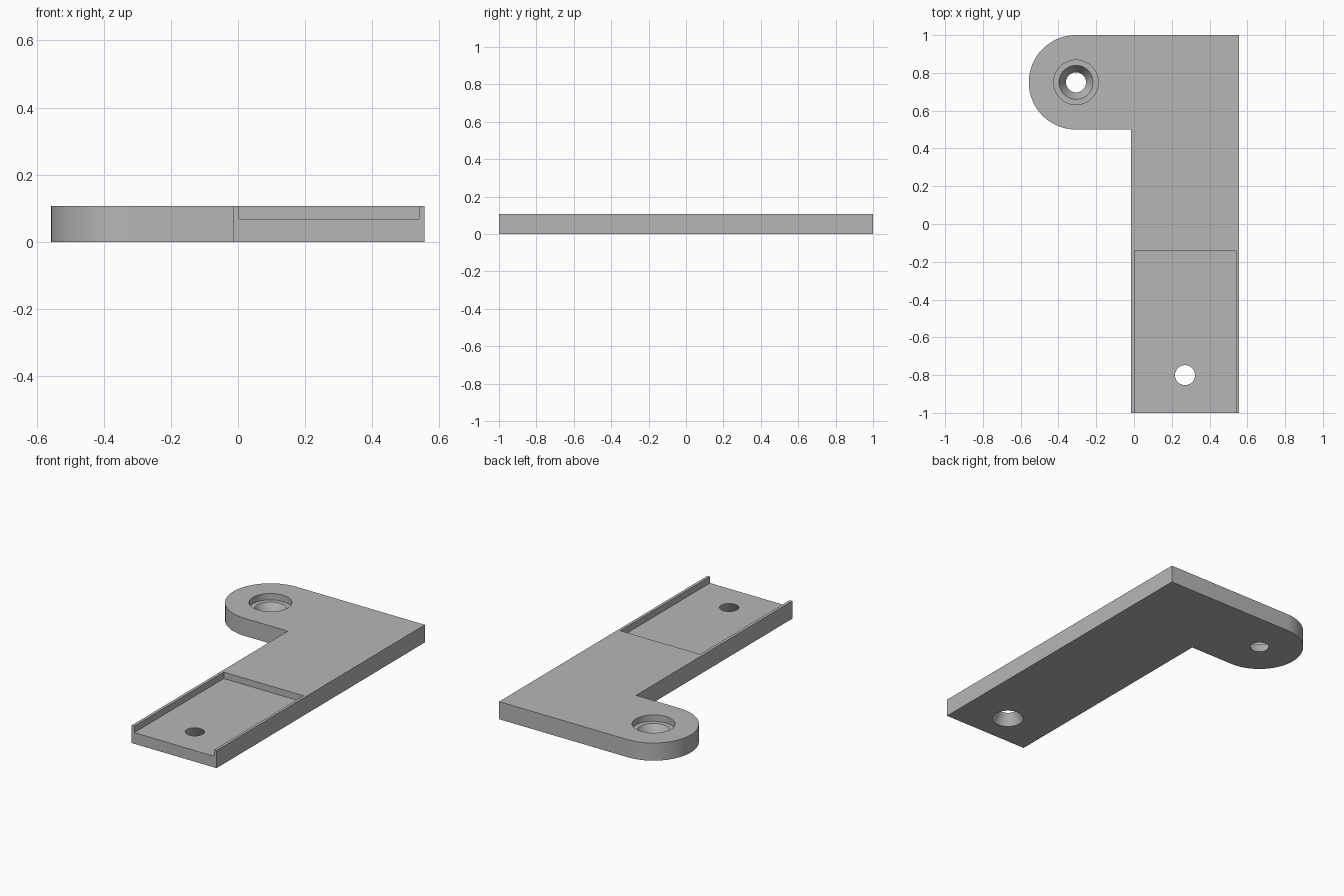
import bpy, bmesh, math
from math import pi, cos, sin

cube = bpy.data.objects.get("Cube")
if cube:
    bpy.data.objects.remove(cube, do_unlink=True)

TOP, FLOOR = 0.107, 0.068        # plate thickness, level of the sunken floors
LEFT, RIGHT, INNER = 0.556, -0.557, -0.015
LUG = (-0.307, 0.75)
LUG_RADIUS = 0.25
ARM_HOLE = (0.27, -0.8)
BORE, SINK, COUNTERBORE = 0.053, 0.09, 0.118
GAP = 0.02                       # cutter overshoot

grey = bpy.data.materials.new("plain grey")
grey.use_nodes = True
colour = (0.47, 0.47, 0.47, 1)
grey.diffuse_color = colour
grey.node_tree.nodes["Principled BSDF"].inputs["Base Color"].default_value = colour


def add_object(name, bm):
    bmesh.ops.recalc_face_normals(bm, faces=bm.faces)
    mesh = bpy.data.meshes.new(name)
    bm.to_mesh(mesh)
    bm.free()
    mesh.materials.append(grey)
    obj = bpy.data.objects.new(name, mesh)
    bpy.context.collection.objects.link(obj)
    return obj


def extrude_outline(name, outline, z0, z1):
    bm = bmesh.new()
    face = bm.faces.new([bm.verts.new((x, y, z0)) for x, y in outline])
    new = bmesh.ops.extrude_face_region(bm, geom=[face])["geom"]
    bmesh.ops.translate(bm, vec=(0, 0, z1 - z0),
                        verts=[v for v in new if isinstance(v, bmesh.types.BMVert)])
    return add_object(name, bm)


def turned(name, centre, profile, sides=64):
    """Closed solid of revolution from (radius, z) pairs."""
    bm = bmesh.new()
    rings = [[bm.verts.new((centre[0] + r * cos(2 * pi * i / sides),
                            centre[1] + r * sin(2 * pi * i / sides), z))
              for i in range(sides)] for r, z in profile]
    for low, high in zip(rings, rings[1:]):
        for i in range(sides):
            j = (i + 1) % sides
            bm.faces.new((low[i], low[j], high[j], high[i]))
    bm.faces.new(rings[0])
    bm.faces.new(rings[-1])
    return add_object(name, bm)


# L-shaped plate with a rounded lug
arc = [(LUG[0] + LUG_RADIUS * cos(a), LUG[1] + LUG_RADIUS * sin(a))
       for a in (pi / 2 + pi * i / 48 for i in range(49))]
outline = arc + [(INNER, 0.5), (INNER, -1), (LEFT, -1), (LEFT, 1)]
plate = extrude_outline("bracket_plate", outline, 0, TOP)

# Sunken tray, open at the front
tray = extrude_outline("tray_cutter", [(0.003, -1 - GAP), (0.539, -1 - GAP),
                                       (0.539, -0.14), (0.003, -0.14)],
                       FLOOR, TOP + GAP)

# Counterbored and countersunk lug hole
lug_hole = turned("lug_hole_cutter", LUG, [
    (BORE, -GAP), (BORE, 0.002), (SINK, FLOOR),
    (COUNTERBORE, FLOOR), (COUNTERBORE, TOP + GAP)])

# Arm hole, countersunk from below
arm_hole = turned("arm_hole_cutter", ARM_HOLE, [
    (SINK, -GAP), (SINK, 0), (BORE, FLOOR - 0.002), (BORE, TOP + GAP)])

bpy.ops.object.select_all(action="DESELECT")
plate.select_set(True)
bpy.context.view_layer.objects.active = plate
for cutter in (tray, lug_hole, arm_hole):
    cutter.hide_render = True
    mod = plate.modifiers.new(cutter.name, "BOOLEAN")
    mod.operation = "DIFFERENCE"
    mod.solver = "EXACT"
    mod.object = cutter
    bpy.ops.object.modifier_apply(modifier=mod.name)
    bpy.data.objects.remove(cutter, do_unlink=True)

bpy.ops.object.shade_smooth_by_angle(angle=math.radians(25))
